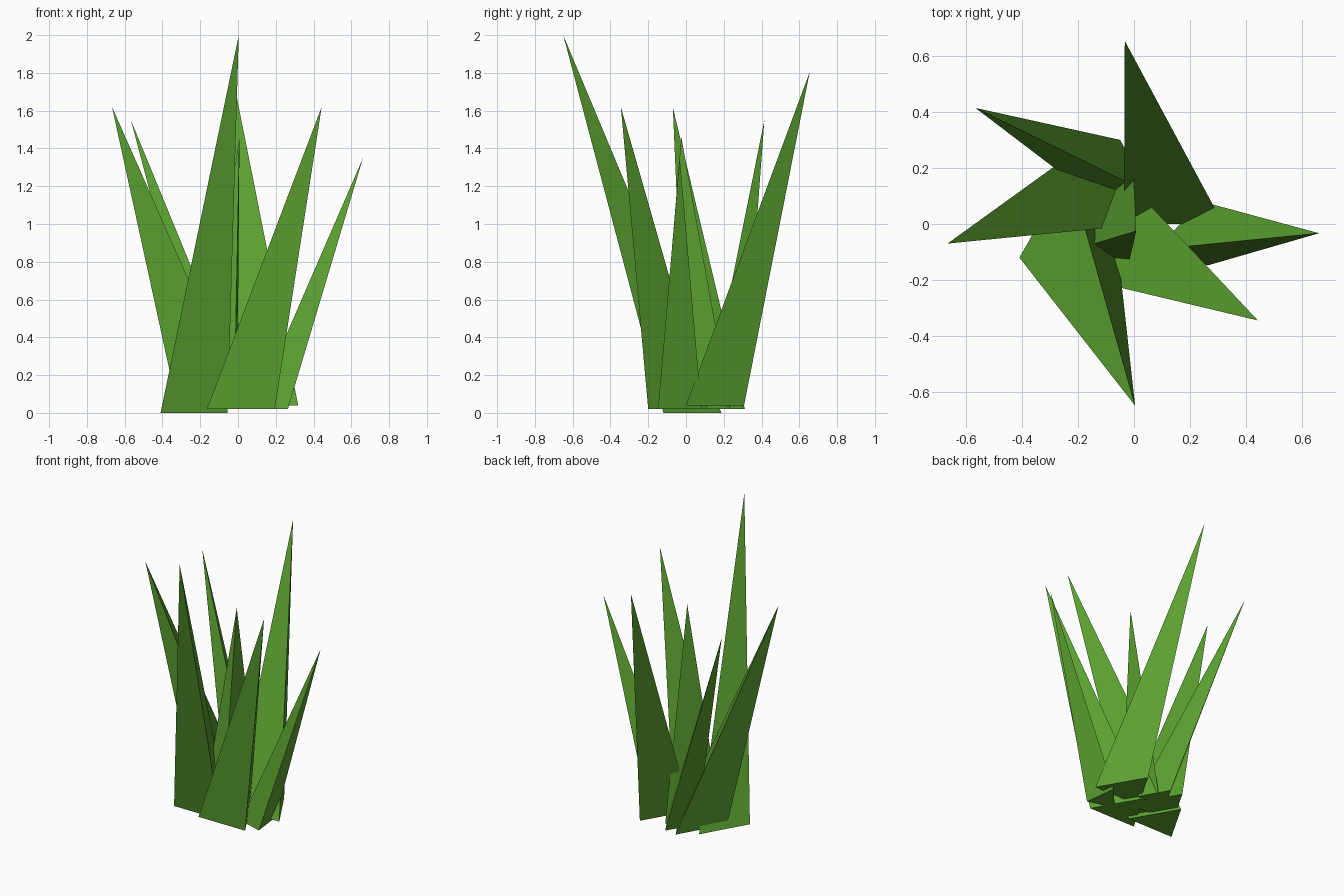
import bpy, bmesh

if "Cube" in bpy.data.objects:
    bpy.data.objects.remove(bpy.data.objects["Cube"])

green = bpy.data.materials.new("grass_green")
green.diffuse_color = (0.105, 0.36, 0.03, 1)
green.use_nodes = True
green.node_tree.nodes["Principled BSDF"].inputs["Base Color"].default_value = green.diffuse_color


def blade(name, z, corners, tip):
    """Three-sided leaning spike: flat triangular foot at height z, pointed tip."""
    bm = bmesh.new()
    foot = [bm.verts.new((x, y, z)) for x, y in corners]
    top = bm.verts.new(tip)
    bm.faces.new(foot[::-1])
    for i in range(3):
        bm.faces.new((foot[i], foot[(i + 1) % 3], top))
    bmesh.ops.recalc_face_normals(bm, faces=bm.faces)
    mesh = bpy.data.meshes.new(name)
    bm.to_mesh(mesh)
    bm.free()
    mesh.materials.append(green)
    bpy.context.collection.objects.link(bpy.data.objects.new(name, mesh))


def even_foot(x, y, side):
    """Equilateral foot from its front left corner, pointing to the back."""
    return [(x, y), (x + side, y), (x + side / 2, y + side * 0.866)]


# wide outer blades
blade("front_blade", 0.0, even_foot(-0.41, -0.12, 0.355), (0.004, -0.65, 2.0))
blade("back_blade", 0.04, even_foot(-0.036, 0.0, 0.355), (-0.033, 0.655, 1.805))
blade("left_blade", 0.02, even_foot(-0.318, 0.0, 0.36), (-0.667, -0.07, 1.62))
blade("front_right_blade", 0.02, even_foot(-0.165, -0.2, 0.36), (0.443, -0.345, 1.62))
# narrow blades
blade("back_left_blade", 0.02, even_foot(-0.162, 0.107, 0.224), (-0.567, 0.415, 1.55))
blade("right_blade", 0.02, [(0.085, -0.09), (0.264, -0.148), (0.237, 0.082)],
      (0.662, -0.033, 1.35))
# centre blade
blade("centre_blade", 0.03, [(-0.205, -0.09), (-0.02, -0.145), (-0.004, 0.235)],
      (0.008, -0.025, 1.46))
